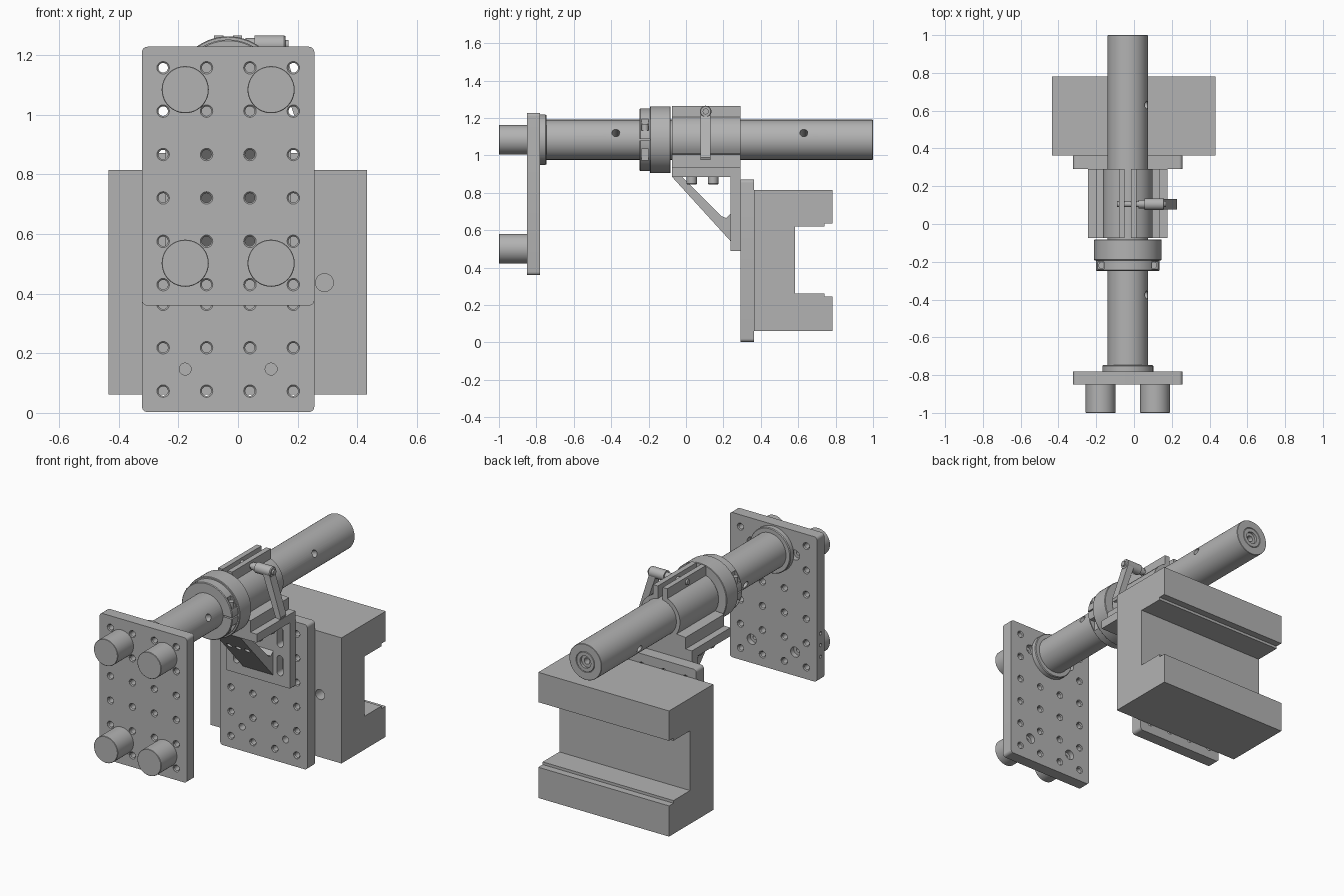
import bpy, bmesh, math
from mathutils import Vector

cube = bpy.data.objects.get("Cube")
if cube:
    bpy.data.objects.remove(cube, do_unlink=True)

metal = bpy.data.materials.new("grey metal")
metal.use_nodes = True
GREY = (0.45, 0.45, 0.45, 1)
metal.diffuse_color = GREY
metal.node_tree.nodes["Principled BSDF"].inputs["Base Color"].default_value = GREY

CX, CZ = -0.033, 1.084          # tube axis
X, Y = Vector((1, 0, 0)), Vector((0, 1, 0))


def finish(name, bm):
    bmesh.ops.recalc_face_normals(bm, faces=bm.faces[:])
    mesh = bpy.data.meshes.new(name)
    bm.to_mesh(mesh)
    bm.free()
    mesh.materials.append(metal)
    obj = bpy.data.objects.new(name, mesh)
    bpy.context.collection.objects.link(obj)
    return obj


def extrude(name, pts, axis, a, b):
    """Extrude a 2D profile: (x, z) along Y or (y, z) along X."""
    bm = bmesh.new()
    place = (lambda u, v, t: (u, t, v)) if axis == Y else (lambda u, v, t: (t, u, v))
    ends = [[bm.verts.new(place(u, v, t)) for u, v in pts] for t in (a, b)]
    for ring in ends:
        bm.faces.new(ring)
    n = len(pts)
    for i in range(n):
        j = (i + 1) % n
        bm.faces.new((ends[0][i], ends[0][j], ends[1][j], ends[1][i]))
    return finish(name, bm)


def lathe(name, origin, axis, profile, n=32):
    """Revolve (radius, distance) pairs about an axis through origin."""
    bm = bmesh.new()
    turn = Vector((0, 0, 1)).rotation_difference(axis)
    rings = []
    for r, t in profile:
        angles = [2 * math.pi * i / n for i in range(n)]
        rings.append([bm.verts.new(Vector(origin) + turn @ Vector((r * math.cos(a), r * math.sin(a), t)))
                      for a in angles])
    for p, q in zip(rings, rings[1:]):
        for i in range(n):
            j = (i + 1) % n
            bm.faces.new((p[i], p[j], q[j], q[i]))
    bm.faces.new(rings[0])
    bm.faces.new(rings[-1])
    return finish(name, bm)


def rounded(x0, x1, z0, z1, r, seg=6):
    pts = []
    for k, (cx, cz) in enumerate([(x1 - r, z1 - r), (x0 + r, z1 - r), (x0 + r, z0 + r), (x1 - r, z0 + r)]):
        for i in range(seg + 1):
            a = math.pi / 2 * (k + i / seg)
            pts.append((cx + r * math.cos(a), cz + r * math.sin(a)))
    return pts


def rect(x0, x1, z0, z1):
    return [(x0, z0), (x1, z0), (x1, z1), (x0, z1)]


def cut(obj, cutters):
    """Subtract the cutters, bake the result and remove them."""
    for c in cutters:
        c.hide_render = True
        mod = obj.modifiers.new("cut", 'BOOLEAN')
        mod.operation, mod.solver, mod.object = 'DIFFERENCE', 'EXACT', c
    graph = bpy.context.evaluated_depsgraph_get()
    baked = bpy.data.meshes.new_from_object(obj.evaluated_get(graph))
    obj.modifiers.clear()
    obj.data = baked
    for c in cutters:
        bpy.data.objects.remove(c, do_unlink=True)


def merged(cutters):
    """Join separate cutters into one object."""
    bm = bmesh.new()
    for c in cutters:
        bm.from_mesh(c.data)
        bpy.data.objects.remove(c, do_unlink=True)
    return finish("cutter", bm)


POSTS = [(x, z) for x in (-0.177, 0.111) for z in (0.502, 1.084)]
COLUMNS = [-0.251 + 0.1455 * i for i in range(4)]


def drilled_plate(name, z0, y0, y1, extra):
    """Plate with a grid of countersunk holes."""
    plate = extrude(name, rounded(-0.322, 0.256, z0, z0 + 0.868, 0.018), Y, y0, y1)
    hole = [(0.021, -0.01), (0.021, 0.002), (0.016, 0.007), (0.016, y1 - y0 - 0.007),
            (0.021, y1 - y0 - 0.002), (0.021, y1 - y0 + 0.01)]
    cuts = [lathe("cutter", (x, y0, z0 + 0.07 + 0.1455 * row), Y, hole, 20)
            for x in COLUMNS for row in range(6)]
    cut(plate, [merged(cuts + extra)])


# front plate with counterbores behind the posts and edge holes
bores = [lathe("cutter", (x, -0.81, z), Y, [(0.012, -0.02), (0.012, 0), (0.03, 0), (0.03, 0.1)], 24)
         for x, z in POSTS]
bores += [lathe("cutter", (-0.33, -0.815, z), X, [(0.01, 0), (0.01, 0.03)], 12)
          for z in (0.5, 0.57, 0.64)]
drilled_plate("front_plate", 0.36, -0.85, -0.78, bores)

# rear plate
pins = [lathe("cutter", (x, 0.28, z), Y, [(0.02, 0), (0.02, 0.1)], 20)
        for x in (-0.177, 0.111) for z in (0.147, 0.729)]
drilled_plate("rear_plate", 0.003, 0.291, 0.363, pins)

# four posts
for i, (x, z) in enumerate(POSTS):
    lathe(f"post_{i + 1}", (x, -1, z), Y, [(0.077, 0), (0.079, 0.002), (0.079, 0.15)], 48)

# channel block, open to the back
block = extrude("channel_block", [
    (0.363, 0.062), (0.782, 0.062), (0.782, 0.246), (0.74, 0.246), (0.74, 0.262), (0.583, 0.262),
    (0.583, 0.62), (0.74, 0.62), (0.74, 0.636), (0.782, 0.636), (0.782, 0.815), (0.363, 0.815)],
    X, -0.435, 0.432)
cut(block, [lathe("cutter", (0.29, 0.33, 0.437), Y, [(0.03, 0), (0.03, 0.13)], 24)])

# tube with cross holes and a bored end
tube = lathe("tube", (CX, 0, CZ), Y, [(0.107, -0.78), (0.107, 0.998), (0.105, 1), (0.062, 1), (0.06, 0.997),
             (0.057, 1), (0.036, 1), (0.036, 0.985), (0.018, 0.985), (0.018, 0.9)], 64)
side = Vector((math.cos(0.35), 0, math.sin(0.35)))
cut(tube, [merged([lathe("cutter", (CX, y, CZ), side, [(0.021, -0.2), (0.021, 0.2)], 20)
                   for y in (-0.375, 0.63)])])
lathe("tube_flange", (CX, 0, CZ), Y, [(0.135, -0.78), (0.135, -0.752), (0.131, -0.747)], 64)

# ring and split collar
lathe("ring", (CX, 0, CZ), Y, [(0.176, -0.192), (0.179, -0.189), (0.179, -0.085), (0.176, -0.082)], 64)
collar = lathe("collar", (CX, 0, CZ), Y, [(0.164, -0.248), (0.168, -0.244), (0.168, -0.19)], 64)
cuts = []
for s in (-1, 1):
    outer = sorted((CX + s * 0.1, CX + s * 0.2))
    cuts.append(extrude("cutter", rect(*outer, CZ - 0.004, CZ + 0.004), Y, -0.3, -0.192))
    for z in (CZ + 0.05, CZ - 0.11):
        pocket = sorted((CX + s * 0.125, CX + s * 0.2))
        cuts.append(extrude("cutter", rect(*pocket, z, z + 0.06), Y, -0.238, -0.2))
cut(collar, [merged(cuts)])
for s in (-1, 1):
    lathe("collar_screw", (CX + s * 0.138, -0.219, CZ + 0.03), Vector((0, 0, 1)),
          [(0.018, 0), (0.018, 0.055)], 20)

# split clamp body: base, round barrel and two ears with a gap
half = [(0.016, 0.09), (0.016, 0.181), (0.047, 0.181)]
half += [(0.131 * math.cos(a), 0.131 * math.sin(a)) for a in [1.2 - 0.18 * i for i in range(11)]]
half += [(0.168, -0.079), (0.168, -0.148)]
profile = half + [(-u, v) for u, v in reversed(half)]
extrude("clamp_body", [(CX + u, CZ + v) for u, v in profile], Y, -0.075, 0.291)

# angle bracket with slotted wall and sloped brace
extrude("bracket_shelf", rect(CX - 0.21, CX + 0.21, 0.885, 0.936), Y, -0.075, 0.24)
wall = extrude("bracket_wall", rect(CX - 0.21, CX + 0.21, 0.49, 0.936), Y, 0.238, 0.291)
cut(wall, [merged([extrude("cutter", rounded(CX + s * 0.145 - 0.02, CX + s * 0.145 + 0.02, z, z + 0.12, 0.0199),
                           Y, 0.2, 0.3) for s in (-1, 1) for z in (0.55, 0.72)])])
brace = extrude("bracket_brace", [(-0.075, 0.886), (-0.02, 0.886), (0.19, 0.675), (0.215, 0.665),
                                  (0.24, 0.69), (0.24, 0.54)], X, CX - 0.1, CX + 0.1)
slope = Vector((0, 0.7, 0.7))
cut(brace, [merged([lathe("cutter", (CX + u, 0.05, 0.75), slope, [(0.018, -0.1), (0.018, 0.1)], 16)
                    for u in (-0.06, 0, 0.06)])])
for s in (-1, 1):
    for y in (0.03, 0.145):
        lathe("shelf_bolt", (CX + s * 0.145, y, 0.845), Vector((0, 0, 1)),
              [(0.025, 0), (0.028, 0.004), (0.028, 0.045)], 24)

# clamp lever: spindle, hub and sloping handle
LY, LZ = 0.105, 1.235
lathe("lever_spindle", (0, LY, LZ), X, [(0.016, -0.09), (0.016, 0.17)], 20)
lathe("lever_hub", (0, LY, LZ), X, [(0.022, 0.025), (0.022, 0.055), (0.031, 0.055), (0.031, 0.155),
                                    (0.027, 0.16), (0.016, 0.16), (0.016, 0.15)], 32)
extrude("lever_handle", [(0.105, 1.235), (0.15, 1.235), (0.228, 0.99), (0.222, 0.975), (0.195, 0.98)],
        Y, LY - 0.027, LY + 0.027)

# smooth round faces, keep edges sharp
bpy.ops.object.select_all(action='DESELECT')
for obj in bpy.context.scene.objects:
    if obj.type == 'MESH':
        obj.select_set(True)
        bpy.context.view_layer.objects.active = obj
bpy.ops.object.shade_smooth_by_angle(angle=math.radians(30))
